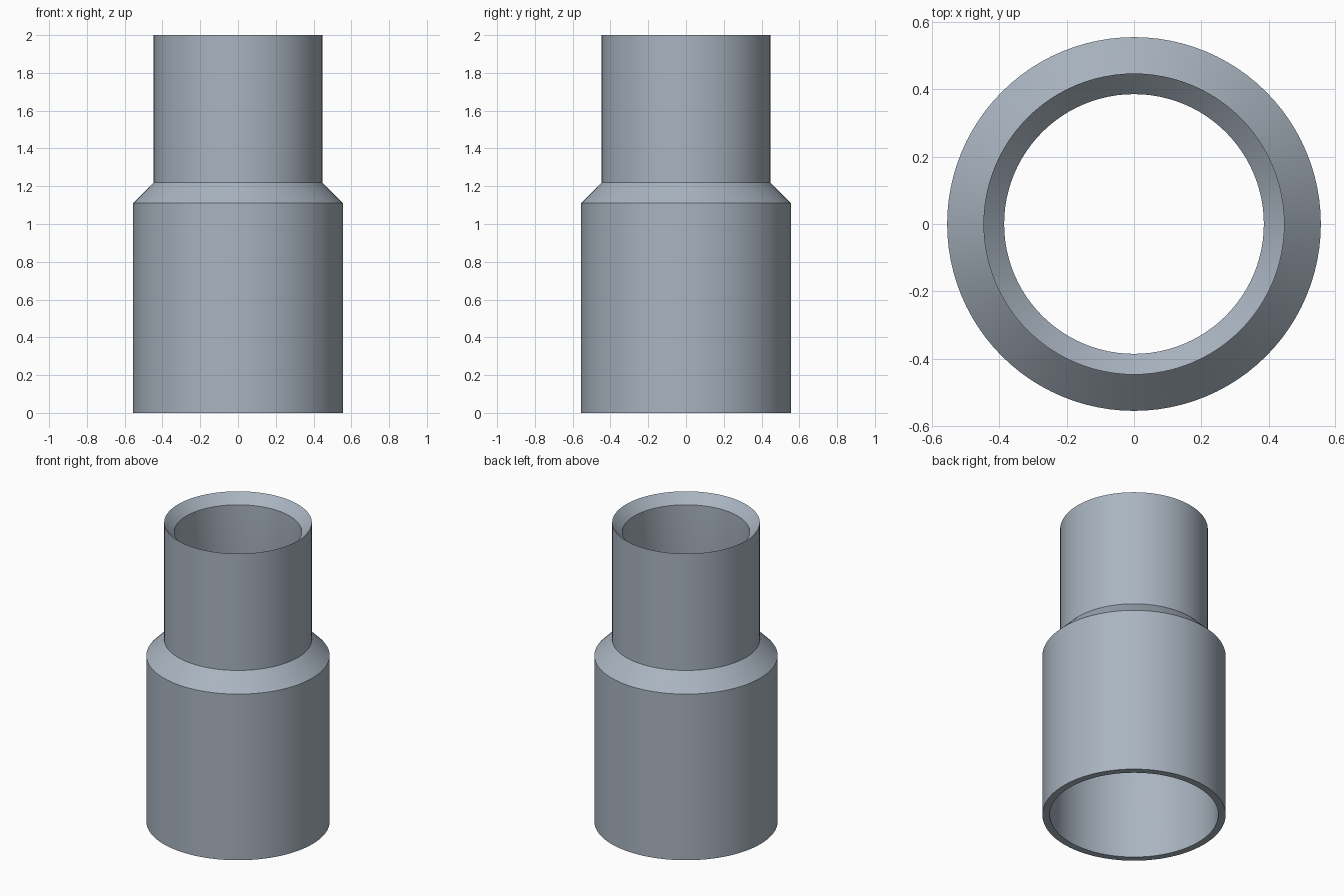
import bpy
import math

cube = bpy.data.objects.get("Cube")
if cube:
    bpy.data.objects.remove(cube, do_unlink=True)

# Blue-grey metal
metal = bpy.data.materials.new("blue_grey_metal")
metal.use_nodes = True
color = (0.40, 0.46, 0.53, 1.0)
metal.diffuse_color = color
metal.node_tree.nodes["Principled BSDF"].inputs["Base Color"].default_value = color

# Closed wall section (radius, height): outside upwards, then inside downwards
profile = [
    (0.5555, 0.0), (0.5555, 1.111),      # wide sleeve
    (0.4475, 1.219), (0.4475, 2.0),      # shoulder and narrow neck
    (0.386, 1.9385), (0.386, 1.2),       # countersunk mouth and neck bore
    (0.511, 0.68), (0.511, 0.0),         # inner funnel and sleeve bore
]


def lathe(name, section, sides):
    """Revolve a closed section around z."""
    n = len(section)
    verts, faces = [], []
    for i in range(sides):
        a = math.tau * i / sides
        verts += [(r * math.cos(a), r * math.sin(a), z) for r, z in section]
        j = (i + 1) % sides
        for k in range(n):
            m = (k + 1) % n
            faces.append((i * n + k, j * n + k, j * n + m, i * n + m))
    mesh = bpy.data.meshes.new(name)
    mesh.from_pydata(verts, [], faces)
    mesh.materials.append(metal)
    obj = bpy.data.objects.new(name, mesh)
    bpy.context.collection.objects.link(obj)
    return obj


# Stepped reducer sleeve, smooth round walls with crisp rims
sleeve = lathe("reducer_sleeve", profile, 96)
bpy.ops.object.select_all(action="DESELECT")
sleeve.select_set(True)
bpy.context.view_layer.objects.active = sleeve
bpy.ops.object.shade_smooth_by_angle(angle=math.radians(30))
